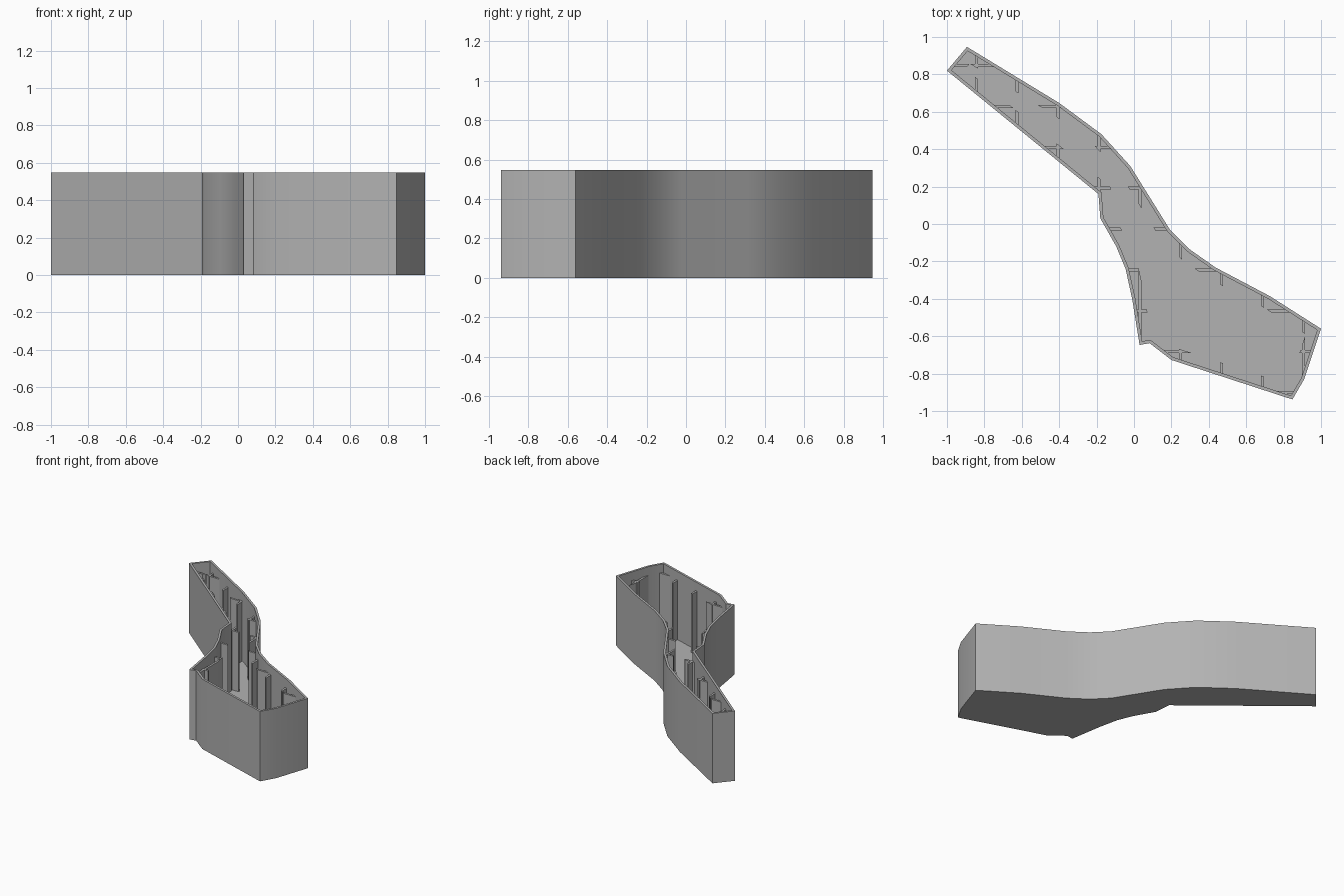
import bpy, bmesh
from mathutils import Vector
from mathutils.geometry import intersect_line_line_2d, intersect_line_line

cube = bpy.data.objects.get("Cube")
if cube:
    bpy.data.objects.remove(cube, do_unlink=True)

HEIGHT, WALL, FLOOR = 0.548, 0.017, 0.015
RIB_TOP, RIB_DEPTH, RIB_WIDTH, PITCH = 0.48, 0.052, 0.016, 0.2185

# Plan outline, counterclockwise from the left tip
OUTLINE = [Vector(p) for p in (
    (-1, .82), (-.19, .16), (-.18, .03), (-.095, -.12), (-.045, -.24),
    (-.01, -.4), (.03, -.647), (.083, -.637), (.2, -.727), (.847, -.938),
    (.91, -.83), (1, -.56), (.725, -.385), (.435, -.232), (.297, -.135),
    (.19, -.027), (-.02, .31), (-.174, .48), (-.4, .647), (-.893, .947))]

grey = bpy.data.materials.new("matte grey")
grey.use_nodes = True
colour = (0.45, 0.45, 0.45, 1)
grey.diffuse_color = colour
grey.node_tree.nodes["Principled BSDF"].inputs["Base Color"].default_value = colour


def inset(points, d):
    """Mitred inward offset of a counterclockwise polygon."""
    result = []
    for i, p in enumerate(points):
        a = (p - points[i - 1]).normalized()
        b = (points[(i + 1) % len(points)] - p).normalized()
        n1, n2 = Vector((-a.y, a.x)), Vector((-b.y, b.x))
        result.append(p + (n1 + n2) * d / (1 + n1.dot(n2)))
    return result


def make_object(name, bm):
    bmesh.ops.recalc_face_normals(bm, faces=bm.faces)
    mesh = bpy.data.meshes.new(name)
    bm.to_mesh(mesh)
    bm.free()
    mesh.materials.append(grey)
    obj = bpy.data.objects.new(name, mesh)
    bpy.context.collection.objects.link(obj)
    return obj


def loft(name, loops, closed):
    """Skin a chain of (outline, height) loops, capped or joined end to end."""
    bm = bmesh.new()
    rings = [[bm.verts.new((p.x, p.y, z)) for p in pts] for pts, z in loops]
    pairs = list(zip(rings, rings[1:]))
    if closed:
        pairs.append((rings[-1], rings[0]))
    else:
        bm.faces.new(rings[0])
        bm.faces.new(rings[-1])
    for lower, upper in pairs:
        for i in range(len(lower)):
            bm.faces.new((lower[i - 1], lower[i], upper[i], upper[i - 1]))
    return make_object(name, bm)


# Open tray with an even wall
inner = inset(OUTLINE, WALL)
tray = loft("tray_shell", [(OUTLINE, 0), (OUTLINE, HEIGHT),
                           (inner, HEIGHT), (inner, FLOOR)], False)
bpy.ops.object.select_all(action='DESELECT')
tray.select_set(True)
bpy.context.view_layer.objects.active = tray
bpy.ops.object.shade_smooth_by_angle(angle=0.52)


# Upright ribs: a band along the wall kept only on evenly spaced grid lines
def make_ribs(name, axis):
    root = inset(OUTLINE, WALL * 0.6)
    tip = inset(OUTLINE, WALL + RIB_DEPTH)
    base = FLOOR * 0.6
    ribs = loft(name, [(root, base), (root, RIB_TOP), (tip, RIB_TOP), (tip, base)], True)
    bm = bmesh.new()
    offset = 0.031 if axis == 0 else -0.027
    for k in range(-4, 5):
        size, centre = [3, 3, 3], [0, 0, 0]
        size[axis] = RIB_WIDTH
        centre[axis] = offset + k * PITCH
        slab = bmesh.ops.create_cube(bm, size=1)["verts"]
        bmesh.ops.scale(bm, vec=size, verts=slab)
        bmesh.ops.translate(bm, vec=centre, verts=slab)
    cutter = make_object(name + "_cutter", bm)
    cutter.hide_render = True
    mod = ribs.modifiers.new("keep grid lines", 'BOOLEAN')
    mod.operation, mod.solver, mod.object = 'INTERSECT', 'EXACT', cutter
    bpy.context.view_layer.update()
    evaluated = ribs.evaluated_get(bpy.context.evaluated_depsgraph_get())
    mesh = bpy.data.meshes.new_from_object(evaluated)
    ribs.modifiers.clear()
    ribs.data = mesh
    bpy.data.objects.remove(cutter, do_unlink=True)


make_ribs("lengthwise_ribs", 0)
make_ribs("crosswise_ribs", 1)
